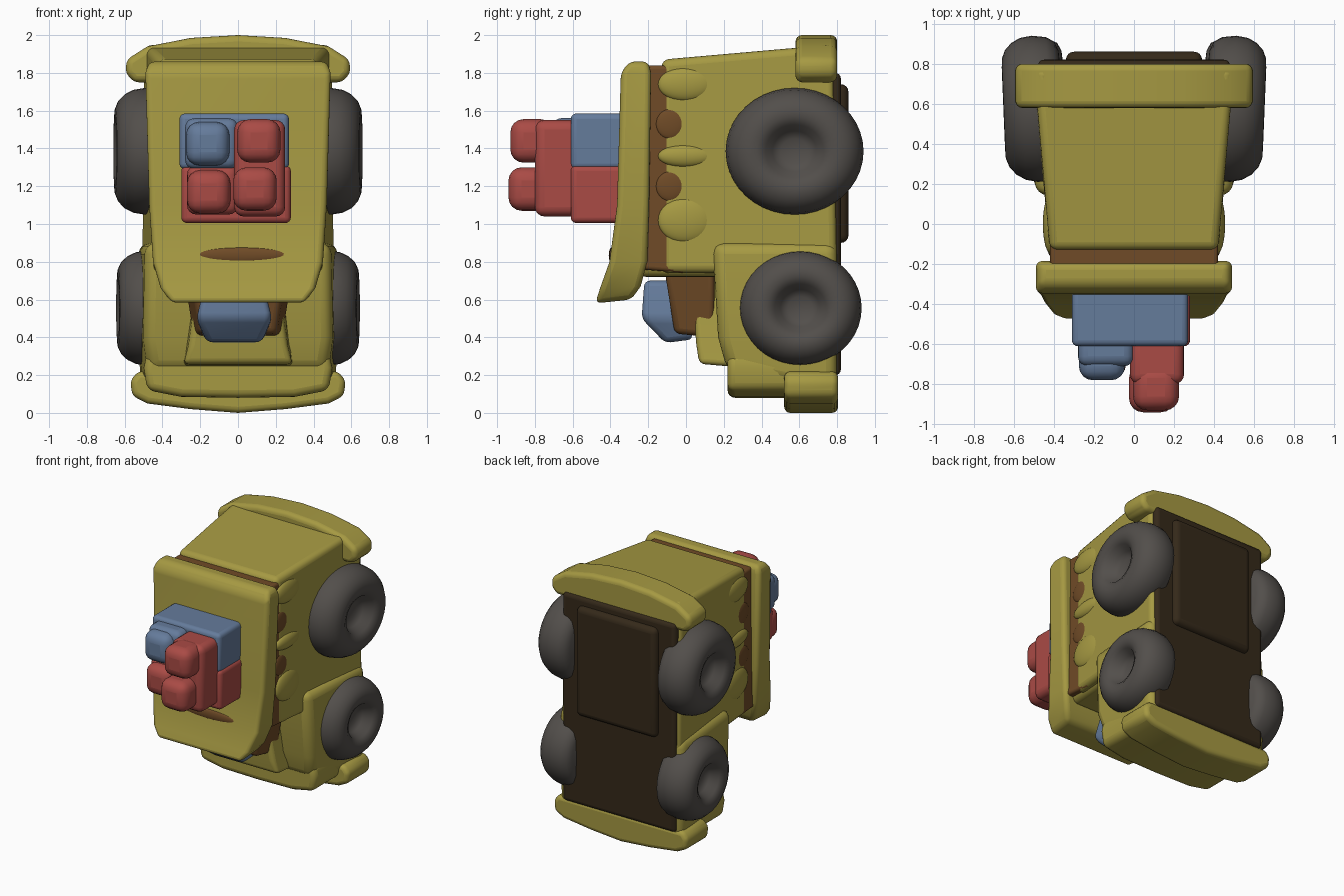
import bpy, bmesh, math
from mathutils import Matrix

if "Cube" in bpy.data.objects:
    bpy.data.objects.remove(bpy.data.objects["Cube"])


def material(name, rgb):
    m = bpy.data.materials.new(name)
    m.diffuse_color = (*rgb, 1)
    m.use_nodes = True
    m.node_tree.nodes["Principled BSDF"].inputs["Base Color"].default_value = m.diffuse_color
    return m


YELLOW = material("yellow", (0.38, 0.32, 0.055))
GREY = material("tyre_grey", (0.085, 0.077, 0.07))
BLUE = material("blue", (0.13, 0.20, 0.33))
RED = material("red", (0.40, 0.07, 0.06))
BROWN = material("brown", (0.16, 0.07, 0.02))
DARK = material("dark_brown", (0.035, 0.022, 0.01))


def finish(name, bm, mat, bevel=0.0, segments=4):
    bmesh.ops.recalc_face_normals(bm, faces=bm.faces)
    me = bpy.data.meshes.new(name)
    bm.to_mesh(me)
    bm.free()
    ob = bpy.data.objects.new(name, me)
    bpy.context.collection.objects.link(ob)
    me.materials.append(mat)
    if bevel:
        b = ob.modifiers.new("round", 'BEVEL')
        b.width, b.segments = bevel, segments
        b.limit_method, b.angle_limit = 'ANGLE', math.radians(25)
    bpy.ops.object.select_all(action='DESELECT')
    bpy.context.view_layer.objects.active = ob
    ob.select_set(True)
    bpy.ops.object.shade_smooth_by_angle(angle=math.radians(50))
    return ob


def loft(name, rows, mat, bevel=0.04, cx=0.0):
    """Stack of rings: (z front, z back, half width front, half width back, y front, y back)."""
    bm = bmesh.new()
    rings = []
    for zf, zb, wf, wb, yf, yb in rows:
        rings.append([bm.verts.new(p) for p in (
            (cx - wf, yf, zf), (cx + wf, yf, zf), (cx + wb, yb, zb), (cx - wb, yb, zb))])
    for a, b in zip(rings, rings[1:]):
        for i in range(4):
            j = (i + 1) % 4
            bm.faces.new((a[i], a[j], b[j], b[i]))
    bm.faces.new(rings[0])
    bm.faces.new(rings[-1])
    return finish(name, bm, mat, bevel)


def box(name, x0, x1, y0, y1, z0, z1, mat, bevel=0.03):
    w = (x1 - x0) / 2
    return loft(name, [(z, z, w, w, y0, y1) for z in (z0, z1)], mat, bevel, (x0 + x1) / 2)


def plate(name, half, y0, y1, mat, bevel=0.04):
    """Symmetric front outline extruded along y."""
    outline = half + [(-x, z) for x, z in reversed(half) if x > 0]
    bm = bmesh.new()
    face = bm.faces.new([bm.verts.new((x, y0, z)) for x, z in outline])
    new = bmesh.ops.extrude_face_region(bm, geom=[face])["geom"]
    bmesh.ops.translate(bm, vec=(0, y1 - y0, 0),
                        verts=[v for v in new if isinstance(v, bmesh.types.BMVert)])
    return finish(name, bm, mat, bevel)


def ball(name, loc, size, mat):
    bm = bmesh.new()
    bmesh.ops.create_uvsphere(bm, u_segments=24, v_segments=16, radius=1,
                              matrix=Matrix.Translation(loc) @ Matrix.Diagonal((*size, 1)))
    return finish(name, bm, mat)


def wheel(name, side, y, z, ry, rz, out):
    """Lathe a soft tyre with a dished hub about the x axis, splayed slightly at the back."""
    prof = [(0, -.11), (.20, -.11), (.32, -.085), (.42, -.025), (.55, -.003), (.68, -.005), (.80, -.022),
            (.90, -.055), (.97, -.10), (1, -.16), (.98, -.23), (.92, -.27), (.8, -.29), (0, -.31)]
    bm = bmesh.new()
    vs = [bm.verts.new((side * (out + x), 0, r)) for r, x in prof]
    es = [bm.edges.new(e) for e in zip(vs, vs[1:])]
    bmesh.ops.spin(bm, geom=vs + es, cent=(0, 0, 0), axis=(1, 0, 0),
                   angle=math.tau, steps=40, use_merge=True)
    bmesh.ops.remove_doubles(bm, verts=bm.verts, dist=1e-4)
    for v in bm.verts:
        v.co.x += side * 0.015 * v.co.y
        v.co.y, v.co.z = y + v.co.y * ry, z + v.co.z * rz
    return finish(name, bm, GREY)


# main hopper body, tapering towards the front, and its recessed neck
loft("main_body", [(0.74, 0.74, 0.42, 0.51, -0.13, 0.80),
                   (1.87, 1.95, 0.42, 0.50, -0.13, 0.78)], YELLOW, 0.04)
loft("body_neck", [(0.76, 0.74, 0.42, 0.42, -0.24, 0.00),
                   (1.84, 1.84, 0.42, 0.42, -0.24, 0.00)], BROWN, 0.02)

# side ribs with dark hollows between them
for s, tag in ((-1, "left"), (1, "right")):
    for i, (z, h) in enumerate(((1.74, 0.09), (1.36, 0.06), (1.02, 0.12))):
        ball(f"side_rib_{i}_{tag}", (s * 0.415, 0.0, z), (0.04, 0.15, h), YELLOW)
    for i, z in enumerate((1.53, 1.2)):
        ball(f"side_hollow_{i}_{tag}", (s * 0.417, -0.08, z), (0.018, 0.08, 0.08), BROWN)

# flared cover panel
loft("cover_panel", [(0.58, 0.60, 0.35, 0.36, -0.48, -0.29),
                     (0.66, 0.67, 0.41, 0.41, -0.455, -0.24),
                     (0.80, 0.80, 0.45, 0.45, -0.405, -0.205),
                     (1.10, 1.10, 0.47, 0.47, -0.365, -0.195),
                     (1.80, 1.80, 0.49, 0.49, -0.345, -0.185),
                     (1.86, 1.86, 0.47, 0.47, -0.30, -0.20)], YELLOW, 0.03)
ball("panel_mark", (0.02, -0.393, 0.835), (0.25, 0.016, 0.04), BROWN)

# lower chassis and nose
loft("chassis", [(0.22, 0.10, 0.47, 0.52, 0.22, 0.80),
                 (0.40, 0.40, 0.50, 0.53, 0.17, 0.80),
                 (0.90, 0.90, 0.49, 0.53, 0.14, 0.80)], YELLOW, 0.06)
plate("nose", [(0, 0.08), (0.30, 0.085), (0.48, 0.12), (0.50, 0.24), (0.48, 0.32), (0, 0.32)],
      0.22, 0.65, YELLOW, 0.04)
loft("hood", [(0.26, 0.24, 0.29, 0.29, 0.07, 0.30),
              (0.36, 0.36, 0.26, 0.28, 0.055, 0.30),
              (0.76, 0.76, 0.20, 0.24, 0.02, 0.30)], YELLOW, 0.03)

# cab and windscreen
loft("cab", [(0.42, 0.40, 0.20, 0.24, -0.06, 0.15),
             (0.80, 0.80, 0.26, 0.30, -0.12, 0.15)], BROWN, 0.03)
loft("cab_roof", [(0.72, 0.72, 0.36, 0.40, -0.25, 0.22),
                  (0.86, 0.86, 0.40, 0.42, -0.25, 0.22)], YELLOW, 0.04)
loft("windscreen", [(0.37, 0.39, 0.14, 0.16, -0.11, 0.04),
                    (0.50, 0.50, 0.20, 0.20, -0.235, 0.00),
                    (0.70, 0.70, 0.15, 0.15, -0.22, 0.00)], BLUE, 0.03, -0.02)

# bumpers at both ends
plate("front_bumper", [(0, 0.0), (0.25, 0.02), (0.48, 0.05), (0.56, 0.09), (0.57, 0.17),
                       (0.53, 0.22), (0, 0.22)], 0.52, 0.805, YELLOW, 0.05)
plate("rear_bumper", [(0, 2.0), (0.25, 1.985), (0.48, 1.94), (0.59, 1.87), (0.595, 1.80),
                      (0.55, 1.75), (0, 1.75)], 0.58, 0.80, YELLOW, 0.05)

# dark underside
box("underside_floor", -0.48, 0.48, 0.70, 0.82, 0.20, 1.80, DARK, 0.03)
box("underside_axle_cover", -0.34, 0.34, 0.72, 0.86, 0.90, 1.74, DARK, 0.04)

# wheels
for s, tag in ((-1, "left"), (1, "right")):
    wheel(f"rear_wheel_{tag}", s, 0.575, 1.385, 0.365, 0.335, 0.655)
    wheel(f"front_wheel_{tag}", s, 0.605, 0.555, 0.325, 0.305, 0.64)

# stacked cargo blocks
box("cargo_base_blue", -0.31, 0.27, -0.61, -0.25, 1.29, 1.585, BLUE)
box("cargo_base_red", -0.30, 0.28, -0.61, -0.25, 1.005, 1.31, RED)
box("cargo_block_blue", -0.28, 0.0, -0.71, -0.5, 1.29, 1.56, BLUE, 0.05)
box("cargo_block_red_left", -0.27, 0.0, -0.70, -0.5, 1.05, 1.31, RED, 0.05)
box("cargo_block_red_right", -0.02, 0.25, -0.80, -0.5, 1.04, 1.55, RED, 0.05)
for name, x, y0, y1, z, mat in (("blue", -0.16, -0.78, -0.6, 1.425, BLUE),
                                ("red_left", -0.155, -0.77, -0.6, 1.17, RED),
                                ("red_top", 0.11, -0.93, -0.7, 1.44, RED),
                                ("red_low", 0.09, -0.94, -0.7, 1.185, RED)):
    box(f"cargo_stud_{name}", x - 0.115, x + 0.115, y0, y1, z - 0.115, z + 0.115, mat, 0.07)
